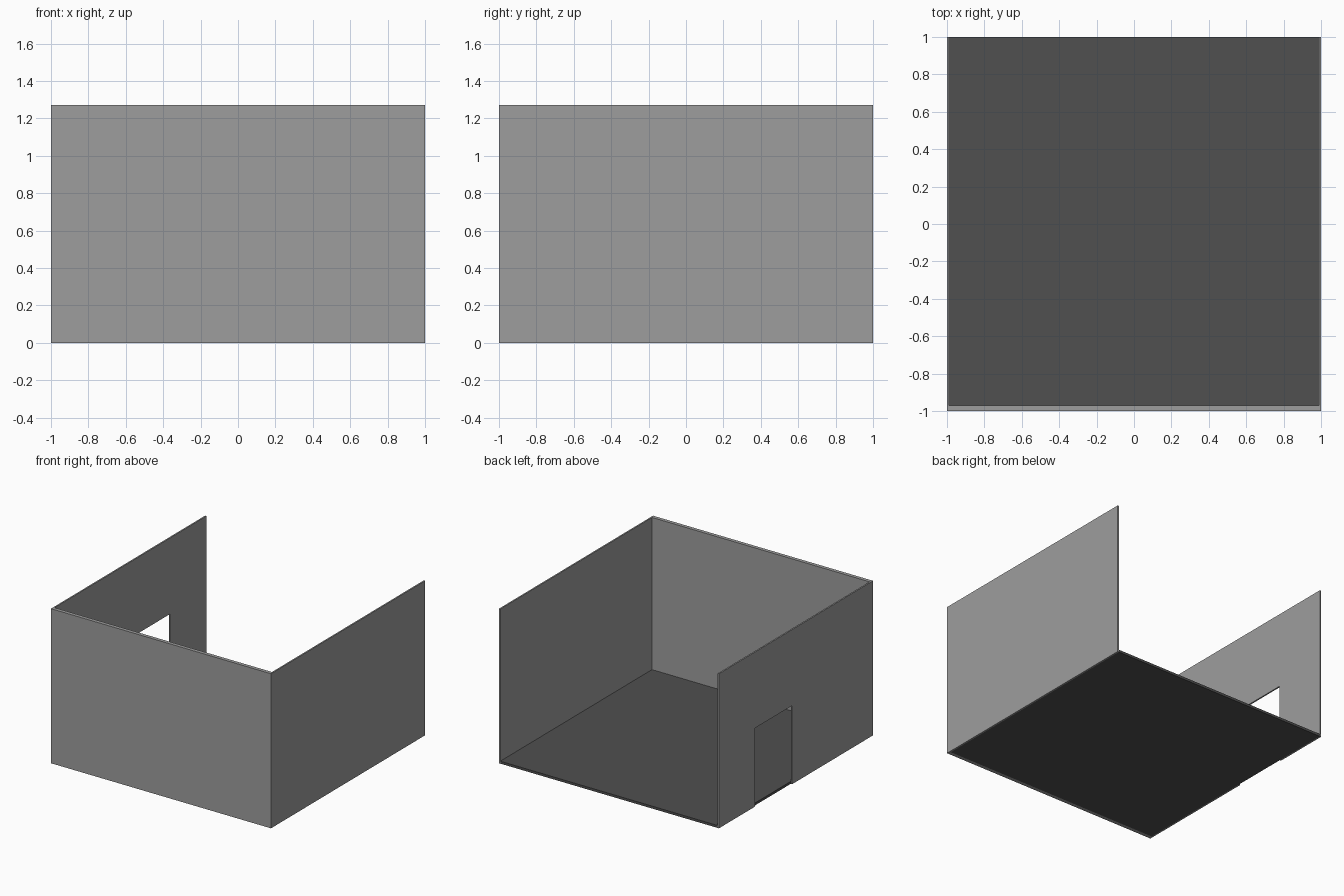
import bpy, bmesh

if "Cube" in bpy.data.objects:
    bpy.data.objects.remove(bpy.data.objects["Cube"])

H = 1.27        # wall height
SIDE = 0.012    # side wall thickness
FRONT = 0.03    # front wall thickness
FLOOR = 0.02    # floor thickness


def material(name, value):
    m = bpy.data.materials.new(name)
    m.diffuse_color = (value, value, value, 1)
    m.use_nodes = True
    m.node_tree.nodes["Principled BSDF"].inputs["Base Color"].default_value = m.diffuse_color
    return m


wall_grey = material("wall grey", 0.34)
floor_grey = material("floor dark grey", 0.08)


def extrude_profile(name, points, direction, mat):
    """Flat outline pushed along a direction into a solid panel."""
    bm = bmesh.new()
    face = bm.faces.new([bm.verts.new(p) for p in points])
    res = bmesh.ops.extrude_face_region(bm, geom=[face], use_keep_orig=True)
    moved = [g for g in res["geom"] if isinstance(g, bmesh.types.BMVert)]
    bmesh.ops.translate(bm, verts=moved, vec=direction)
    bmesh.ops.recalc_face_normals(bm, faces=bm.faces)
    me = bpy.data.meshes.new(name)
    bm.to_mesh(me)
    bm.free()
    me.materials.append(mat)
    ob = bpy.data.objects.new(name, me)
    bpy.context.collection.objects.link(ob)
    return ob


y0 = -1 + FRONT   # side walls start behind the front wall

# Floor slab between the walls, open at the back
xi = 1 - SIDE
extrude_profile("floor", [(-xi, y0, 0), (xi, y0, 0), (xi, 1, 0), (-xi, 1, 0)],
                (0, 0, FLOOR), floor_grey)

# Front wall, full width
extrude_profile("front_wall", [(-1, -1, 0), (1, -1, 0), (1, -1, H), (-1, -1, H)],
                (0, FRONT, 0), wall_grey)

# Right wall, solid
extrude_profile("right_wall", [(1, y0, 0), (1, 1, 0), (1, 1, H), (1, y0, H)],
                (-SIDE, 0, 0), wall_grey)

# Left wall, outline with a doorway notch
d0, d1, dh = 0.05, 0.53, 0.645
outline = [(y0, 0), (d0, 0), (d0, dh), (d1, dh), (d1, 0), (1, 0), (1, H), (y0, H)]
extrude_profile("left_wall", [(-1, y, z) for y, z in outline],
                (SIDE, 0, 0), wall_grey)
